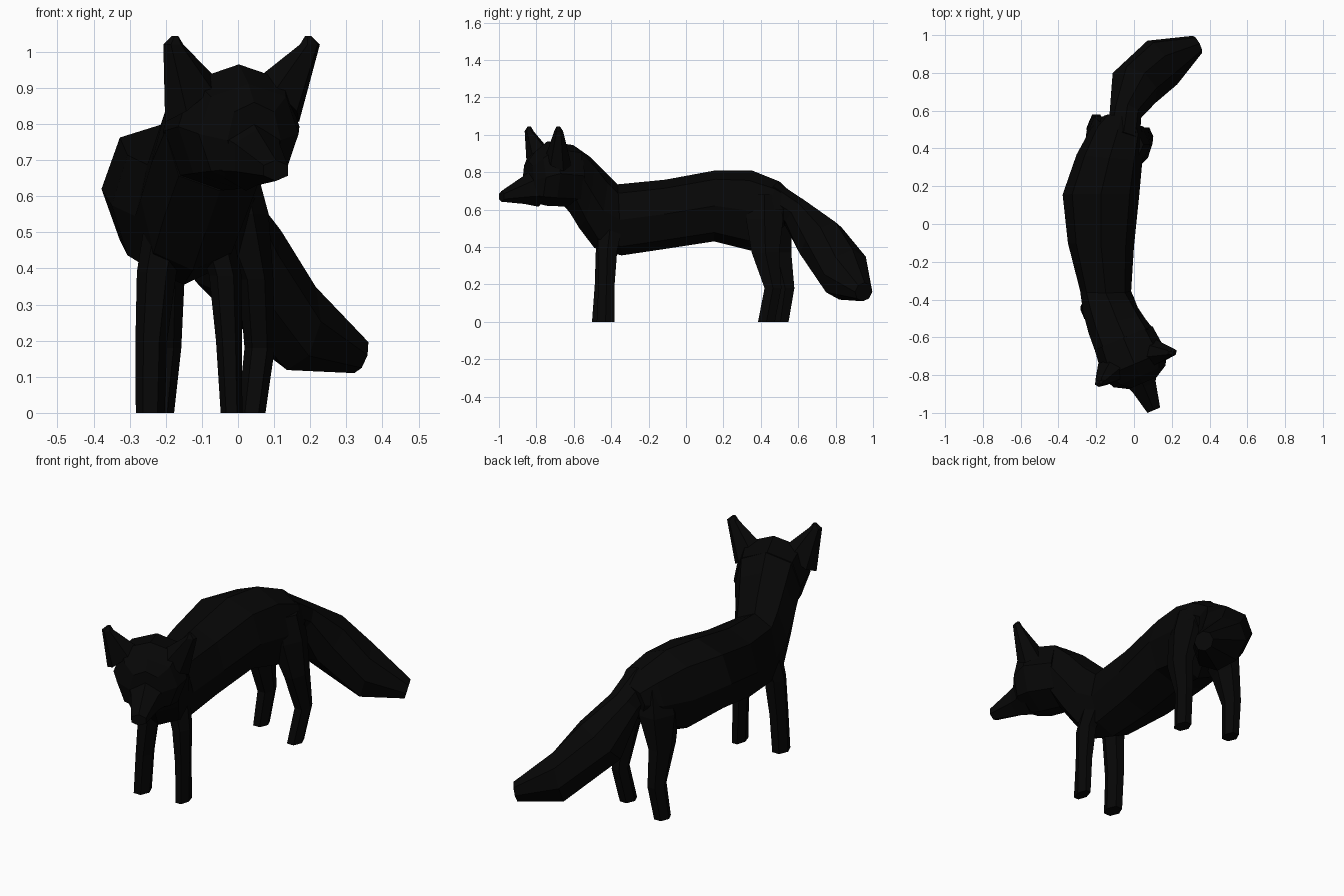
import bpy, bmesh, math
from mathutils import Vector

coat = bpy.data.materials.new("black coat")
coat.diffuse_color = (0.002, 0.002, 0.002, 1)

YAW = 0.397                       # the head is turned to one side
HEAD = Vector((0.01, -0.76, 0))
SIDE = Vector((math.cos(YAW), math.sin(YAW), 0))
FWD = Vector((math.sin(YAW), -math.cos(YAW), 0))
UP = Vector((0, 0, 1))


def head_point(s, f, z):
    return HEAD + SIDE * s + FWD * f + UP * z


def loft(name, rings, n=8, turn=0.0, square=1.0):
    """Skin rings given as (centre, side half-vector, up half-vector)."""
    bm = bmesh.new()
    loops = []
    for c, a, b in rings:
        loop = []
        for i in range(n):
            t = turn + 2 * math.pi * i / n
            k = square if i % 2 else 1.0
            loop.append(bm.verts.new(c + (a * math.cos(t) + b * math.sin(t)) * k))
        loops.append(loop)
    for p, q in zip(loops, loops[1:]):
        for i in range(n):
            j = (i + 1) % n
            bm.faces.new((p[i], p[j], q[j], q[i]))
    bm.faces.new(loops[0][::-1])
    bm.faces.new(loops[-1])
    bmesh.ops.recalc_face_normals(bm, faces=bm.faces)
    me = bpy.data.meshes.new(name)
    bm.to_mesh(me)
    bm.free()
    me.materials.append(coat)
    ob = bpy.data.objects.new(name, me)
    bpy.context.collection.objects.link(ob)
    return ob


def spine_ring(cx, hw, yaw, top, bottom):
    t, b = Vector((cx, *top)), Vector((cx, *bottom))
    return ((t + b) / 2, Vector((math.cos(yaw), math.sin(yaw), 0)) * hw, (t - b) / 2)


# body and neck, from rump to the back of the head
loft("body", [spine_ring(*r) for r in (
    (-0.065, 0.095, -0.2, (0.57, 0.685), (0.54, 0.53)),
    (-0.085, 0.145, -0.2, (0.50, 0.75), (0.46, 0.44)),
    (-0.13, 0.175, -0.1, (0.35, 0.81), (0.35, 0.38)),
    (-0.175, 0.203, 0, (0.16, 0.81), (0.15, 0.43)),
    (-0.175, 0.175, -0.05, (-0.11, 0.76), (-0.11, 0.39)),
    (-0.15, 0.135, 0, (-0.365, 0.735), (-0.345, 0.355)),
    (-0.125, 0.145, 0.1, (-0.42, 0.79), (-0.49, 0.395)),
    (-0.09, 0.155, 0.25, (-0.51, 0.88), (-0.57, 0.50)),
    (-0.05, 0.165, YAW, (-0.60, 0.943), (-0.64, 0.615)))], square=1.06)


def head_ring(f, hw, top, bottom):
    return (head_point(0, f, (top + bottom) / 2), SIDE * hw, UP * (top - bottom) / 2)


# head and snout
loft("head", [head_ring(*r) for r in (
    (-0.17, 0.165, 0.945, 0.615), (-0.02, 0.182, 0.965, 0.62),
    (0.05, 0.15, 0.91, 0.635), (0.09, 0.08, 0.86, 0.65))], square=1.06)
loft("snout", [head_ring(*r) for r in (
    (0.03, 0.12, 0.84, 0.615), (0.11, 0.078, 0.785, 0.63), (0.245, 0.042, 0.70, 0.642))],
    n=6, turn=math.pi / 6)

# ears, with the left one set a little wider
for k, side, outer in ((-1, "left", 0.215), (1, "right", 0.187)):
    mid, half = (outer + 0.06) / 2, (outer - 0.06) / 2
    loft("ear_" + side, [
        (head_point(k * mid, -0.035, 0.865), SIDE * k * half - UP * 0.06, FWD * 0.07),
        (head_point(k * 0.205, 0.0, 1.02), SIDE * k * 0.03, FWD * 0.022),
        (head_point(k * 0.2, 0.0, 1.043), SIDE * k * 0.01, FWD * 0.01)], n=6)


def leg(name, rows):
    """Rows are (x, y, z, half width, half depth)."""
    loft(name, [(Vector((x, y, z)), Vector((a, 0, 0)), Vector((0, b, 0)))
                for x, y, z, a, b in rows], n=6)


# front legs
leg("front_leg_left", ((-0.195, -0.40, 0.55, 0.06, 0.08), (-0.225, -0.43, 0.39, 0.055, 0.06),
                       (-0.24, -0.44, 0.2, 0.044, 0.055), (-0.243, -0.455, 0, 0.04, 0.055)))
leg("front_leg_right", ((-0.08, -0.40, 0.55, 0.055, 0.08), (-0.035, -0.42, 0.38, 0.045, 0.06),
                        (-0.025, -0.425, 0.2, 0.036, 0.05), (-0.018, -0.43, 0, 0.03, 0.055)))
# hind legs
leg("hind_leg_left", ((-0.14, 0.46, 0.68, 0.075, 0.09), (-0.165, 0.46, 0.54, 0.09, 0.125),
                      (-0.20, 0.485, 0.37, 0.052, 0.09), (-0.20, 0.53, 0.18, 0.043, 0.057),
                      (-0.215, 0.505, 0, 0.038, 0.05)))
leg("hind_leg_right", ((-0.02, 0.42, 0.68, 0.07, 0.09), (0.0, 0.42, 0.55, 0.085, 0.115),
                       (0.05, 0.425, 0.37, 0.048, 0.085), (0.06, 0.465, 0.18, 0.042, 0.052),
                       (0.038, 0.43, 0, 0.038, 0.052)))

# tail, swept back and to the side: (centre, radius, ring up-direction or None)
path = [((-0.06, 0.44, 0.67), 0.09, None), ((-0.045, 0.58, 0.585), 0.085, None),
        ((0.0, 0.72, 0.435), 0.138, None),
        ((0.15, 0.855, 0.253), 0.14, Vector((0.1, 0.25, 0.96))),
        ((0.335, 0.95, 0.16), 0.052, Vector((0.25, 0.1, 0.96)))]
pts = [Vector(p[0]) for p in path]
rings = []
for i, (p, (_, r, up)) in enumerate(zip(pts, path)):
    d = (pts[min(i + 1, len(pts) - 1)] - pts[max(i - 1, 0)]).normalized()
    a = d.cross(UP).normalized()
    rings.append((p, a * r, (up or a.cross(d)) * r))
loft("tail", rings)
